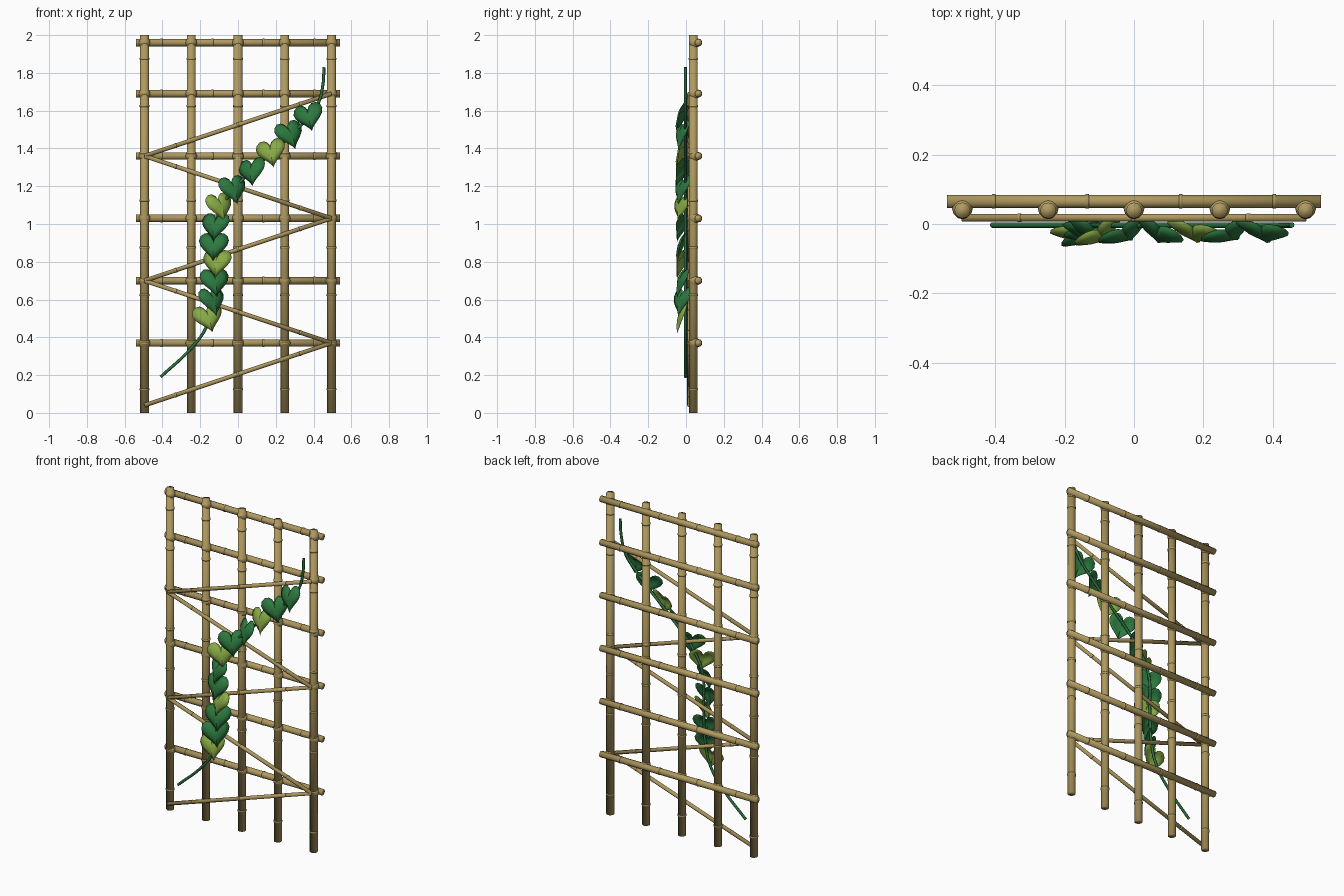
import bpy, bmesh, math
from mathutils import Vector, Matrix, Euler

if "Cube" in bpy.data.objects:
    bpy.data.objects.remove(bpy.data.objects["Cube"], do_unlink=True)


def material(name, rgb):
    m = bpy.data.materials.new(name)
    m.use_nodes = True
    m.diffuse_color = (*rgb, 1)
    m.node_tree.nodes["Principled BSDF"].inputs["Base Color"].default_value = (*rgb, 1)
    return m


BAMBOO = material("bamboo", (0.43, 0.32, 0.115))
STEM = material("stem green", (0.025, 0.16, 0.05))
DARK = material("dark leaf", (0.026, 0.19, 0.05))
LIGHT = material("light leaf", (0.25, 0.41, 0.06))


def finish(name, bm, mat):
    bmesh.ops.recalc_face_normals(bm, faces=bm.faces)
    me = bpy.data.meshes.new(name)
    for f in bm.faces:
        f.smooth = True
    bm.to_mesh(me)
    bm.free()
    me.materials.append(mat)
    ob = bpy.data.objects.new(name, me)
    bpy.context.collection.objects.link(ob)
    return ob


def cane(name, a, b, r, joints):
    """A bamboo pole from a to b with evenly spaced raised joint rings."""
    a, b = Vector(a), Vector(b)
    d = b - a
    turn = d.to_track_quat('Z', 'Y').to_matrix().to_4x4()
    bm = bmesh.new()

    def drum(centre, radius, length):
        bmesh.ops.create_cone(bm, cap_ends=True, segments=12, radius1=radius, radius2=radius,
                              depth=length, matrix=Matrix.Translation(centre) @ turn)

    drum((a + b) / 2, r, d.length)
    for i in range(joints):
        drum(a + d * (i + 0.5) / joints, r * 1.1, 0.01)
    return finish(name, bm, BAMBOO)


# Lattice of uprights and cross rails
columns = [-0.495, -0.2475, 0, 0.2475, 0.495]
rows = [0.37, 0.70, 1.03, 1.36, 1.69, 1.96]
for x in columns:
    cane("upright", (x, 0.039, 0), (x, 0.039, 2), 0.023, 8)
for z in rows:
    cane("rail", (-0.54, 0.065, z), (0.54, 0.065, z), 0.019, 4)

# Rounded knots where the poles cross
for x in columns:
    for z in rows:
        bm = bmesh.new()
        bmesh.ops.create_uvsphere(bm, u_segments=12, v_segments=8, radius=0.03,
                                  matrix=Matrix.Translation((x, 0.045, z)))
        finish("knot", bm, BAMBOO)

# Zigzag braces on the front
side = -0.495
for z, top in zip([0.04] + rows[:4], rows[:5]):
    cane("brace", (side, 0.018, z), (-side, 0.018, top), 0.0115, 3)
    side = -side

# Climbing stem
path = [(0.455, 1.83), (0.45, 1.74), (0.42, 1.63), (0.29, 1.48), (0.17, 1.37), (0.05, 1.26),
        (-0.05, 1.15), (-0.11, 1.03), (-0.12, 0.8), (-0.13, 0.6), (-0.17, 0.45),
        (-0.25, 0.34), (-0.41, 0.19)]
cu = bpy.data.curves.new("stem", 'CURVE')
cu.dimensions = '3D'
cu.bevel_depth = 0.008
cu.bevel_resolution = 2
cu.resolution_u = 5
cu.use_fill_caps = True
sp = cu.splines.new('BEZIER')
sp.bezier_points.add(len(path) - 1)
for p, (x, z) in zip(sp.bezier_points, path):
    p.co = (x, -0.003, z)
    p.handle_left_type = p.handle_right_type = 'AUTO'
cu.materials.append(STEM)
bpy.context.collection.objects.link(bpy.data.objects.new("stem", cu))


def leaf(x, z, yaw, roll, mat):
    """Heart-shaped leaf, domed to the front, with its tip swung forward."""
    bm = bmesh.new()
    n = 24
    rings = []
    for k in (1, 0.6):
        ring = []
        for i in range(n):
            t = 2 * math.pi * i / n
            u = 16 * math.sin(t) ** 3
            v = 13 * math.cos(t) - 5 * math.cos(2 * t) - 2 * math.cos(3 * t) - math.cos(4 * t)
            ring.append(bm.verts.new((u * k * 0.005, 0.008 - 0.022 * (1 - k * k),
                                      (v + 2.5) * k * 0.0055)))
        rings.append(ring)
    mid = bm.verts.new((0, -0.014, 0))
    outer, inner = rings
    for i in range(n):
        j = (i + 1) % n
        bm.faces.new((outer[i], outer[j], inner[j], inner[i]))
        bm.faces.new((inner[i], inner[j], mid))
    ob = finish("leaf", bm, mat)
    tilt = (Matrix.Rotation(math.radians(yaw), 4, 'Z') @ Matrix.Rotation(math.radians(-18), 4, 'X')
            @ Matrix.Rotation(math.radians(-roll), 4, 'Y'))
    ob.matrix_world = Matrix.Translation((x, -0.032, z)) @ tilt
    thick = ob.modifiers.new("thickness", 'SOLIDIFY')
    thick.thickness = 0.002


# Leaves down the stem: x, z, yaw, roll, colour
for spec in [(0.375, 1.565, -15, 16, DARK), (0.28, 1.47, 20, 15, DARK),
             (0.175, 1.375, -15, 14, LIGHT), (0.07, 1.275, -30, 12, DARK),
             (-0.02, 1.18, 25, 8, DARK), (-0.09, 1.09, 30, 8, LIGHT),
             (-0.125, 0.985, -25, 0, DARK), (-0.13, 0.88, -8, 0, DARK),
             (-0.115, 0.79, -20, 0, LIGHT), (-0.12, 0.69, 15, 3, DARK),
             (-0.13, 0.59, 33, 6, DARK), (-0.155, 0.50, 5, 14, LIGHT)]:
    leaf(*spec)
